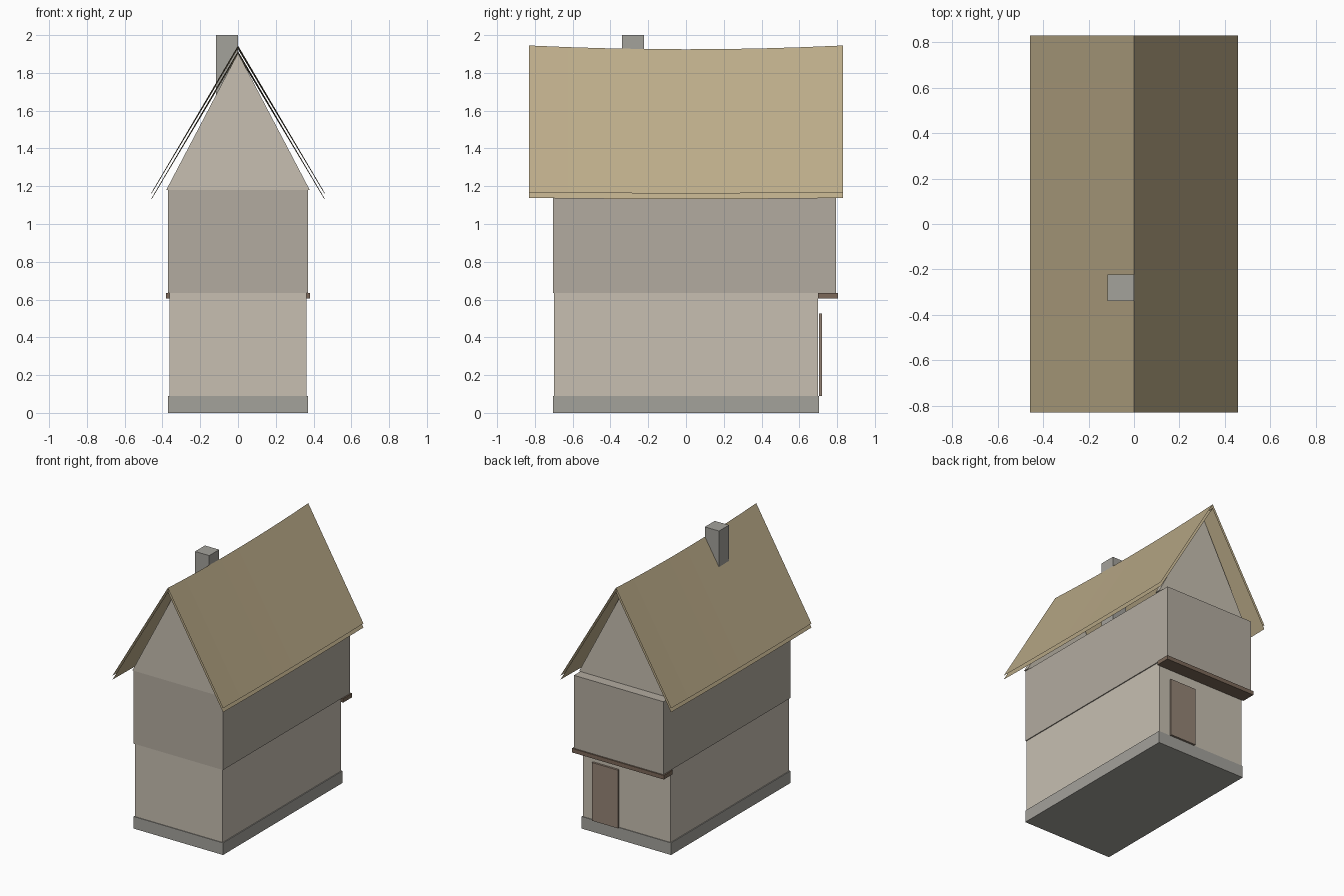
import bpy

if "Cube" in bpy.data.objects:
    bpy.data.objects.remove(bpy.data.objects["Cube"])


def material(name, rgb):
    m = bpy.data.materials.new(name)
    m.diffuse_color = (*rgb, 1)
    m.use_nodes = True
    m.node_tree.nodes["Principled BSDF"].inputs["Base Color"].default_value = m.diffuse_color
    return m


PLASTER = material("plaster", (0.57, 0.52, 0.44))
UPPER = material("upper_plaster", (0.45, 0.41, 0.35))
STONE = material("stone", (0.37, 0.36, 0.33))
THATCH = material("thatch", (0.50, 0.41, 0.25))
TIMBER = material("timber", (0.20, 0.14, 0.10))
DOOR = material("door_wood", (0.30, 0.23, 0.18))


def mesh_object(name, verts, faces, mat):
    me = bpy.data.meshes.new(name)
    me.from_pydata(verts, [], faces)
    me.materials.append(mat)
    ob = bpy.data.objects.new(name, me)
    bpy.context.collection.objects.link(ob)
    return ob


def box(name, x, y, z, mat):
    """Box from (min, max) ranges on each axis."""
    verts = [(a, b, c) for a in x for b in y for c in z]
    faces = [(0, 1, 3, 2), (4, 6, 7, 5), (0, 4, 5, 1),
             (2, 3, 7, 6), (0, 2, 6, 4), (1, 5, 7, 3)]
    return mesh_object(name, verts, faces, mat)


def gable(name, y0, y1):
    """Triangular wall plate under the roof."""
    tri = [(-0.38, 1.18), (0.38, 1.18), (0, 1.905)]
    verts = [(x, y, z) for y in (y0, y1) for x, z in tri]
    faces = [(0, 1, 2), (5, 4, 3), (0, 3, 4, 1), (1, 4, 5, 2), (2, 5, 3, 0)]
    return mesh_object(name, verts, faces, PLASTER)


def roof_sheet(name, drop, n=8):
    """Thin two-sided roof sheet whose ridge sags in the middle."""
    verts, faces = [], []
    for i in range(n + 1):
        t = 2 * i / n - 1
        sag = 1 - t * t
        eave = 1.168 - drop - 0.006 * sag
        ridge = 1.945 - drop - 0.02 * sag
        verts += [(-0.457, 0.83 * t, eave), (0, 0.83 * t, ridge),
                  (0.457, 0.83 * t, eave)]
    for i in range(n):
        for j in range(2):
            a = 3 * i + j
            faces.append((a, a + 1, a + 4, a + 3))
    ob = mesh_object(name, verts, faces, THATCH)
    ob.data.flip_normals()  # face outwards
    return ob


# Body of the house
box("plinth", (-0.37, 0.37), (-0.705, 0.705), (0, 0.09), STONE)
box("ground_floor", (-0.363, 0.363), (-0.70, 0.70), (0.09, 0.635), PLASTER)
box("upper_floor", (-0.37, 0.37), (-0.705, 0.795), (0.635, 1.18), UPPER)

# Overhang beam and door on the back wall
box("jetty_beam", (-0.38, 0.38), (0.70, 0.805), (0.605, 0.635), TIMBER)
box("door", (0.06, 0.275), (0.705, 0.72), (0.09, 0.525), DOOR)

# Gable walls, layered roof and chimney
gable("front_gable", -0.705, -0.665)
gable("back_gable", 0.68, 0.72)
roof_sheet("roof_outer", 0)
roof_sheet("roof_inner", 0.03)
box("chimney", (-0.117, 0), (-0.34, -0.223), (1.30, 2.0), STONE)
